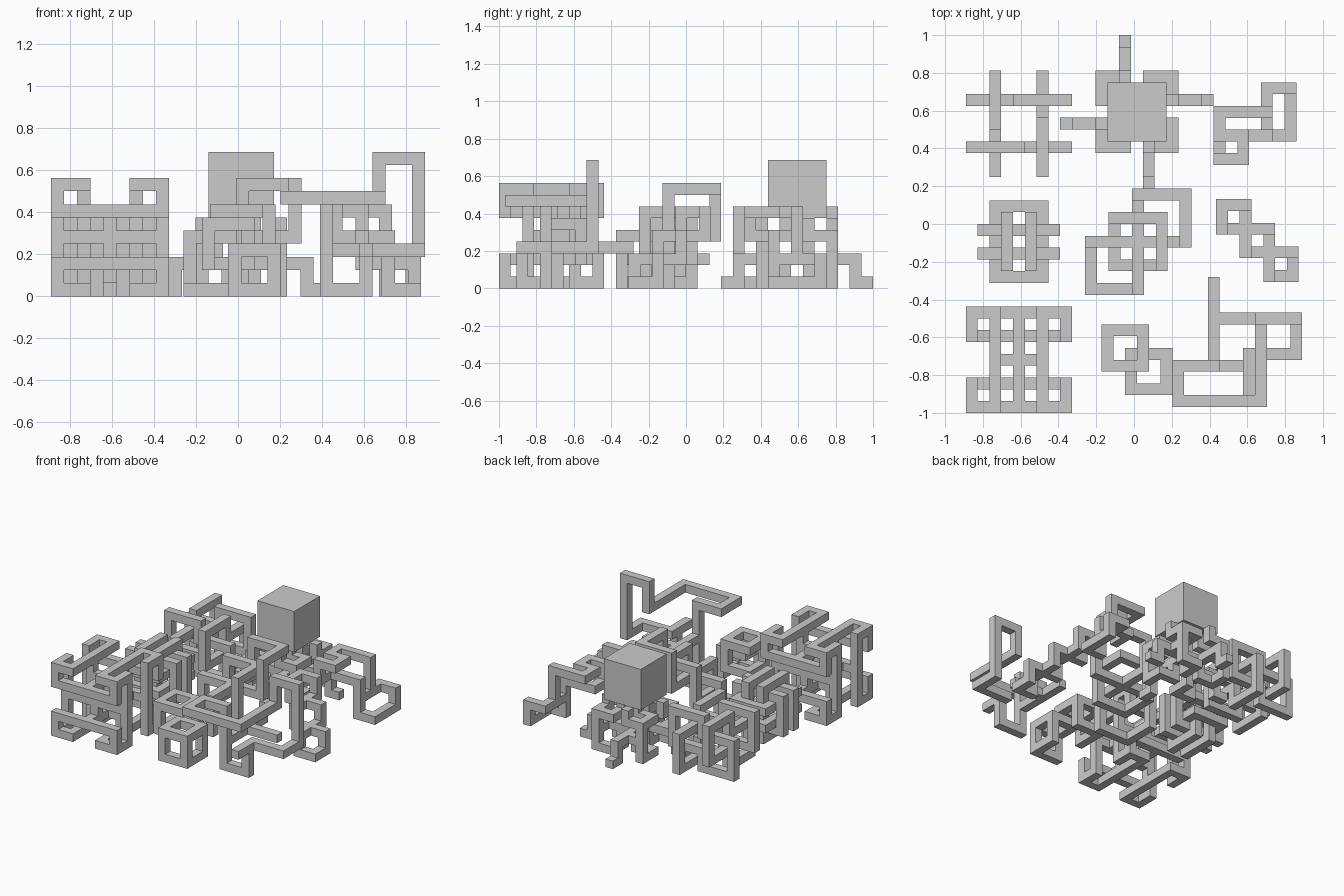
import bpy, bmesh
from mathutils import Vector, Matrix

if "Cube" in bpy.data.objects:
    bpy.data.objects.remove(bpy.data.objects["Cube"])

U = 0.0625  # one bar thickness


def build(name, origin, boxes):
    """Boxes are (lo, hi) in bar units relative to origin; exact duplicates are dropped."""
    bm = bmesh.new()
    for lo, hi in sorted(set(boxes)):
        lo, hi = Vector(lo), Vector(hi)
        m = Matrix.Translation((lo + hi) / 2) @ Matrix.Diagonal((*(hi - lo), 1))
        bmesh.ops.create_cube(bm, size=1, matrix=m)
    off = Vector((-14.25, -16, 0)) + Vector(origin)
    for v in bm.verts:
        v.co = (v.co + off) * U
    me = bpy.data.meshes.new(name)
    bm.to_mesh(me)
    bm.free()
    ob = bpy.data.objects.new(name, me)
    bpy.context.collection.objects.link(ob)
    return ob


def path(pts, closed=False):
    """Square bars along an axis-aligned polyline of bar centres."""
    if closed:
        pts = pts + pts[:1]
    out = []
    for a, b in zip(pts, pts[1:]):
        out.append((tuple(min(p, q) - .5 for p, q in zip(a, b)),
                    tuple(max(p, q) + .5 for p, q in zip(a, b))))
    return out


def ring(plane, at, c, w, h):
    """Rectangular loop; plane is the normal axis, c its centre, w and h half sizes."""
    a, b = [i for i in range(3) if i != plane]
    pts = []
    for s, t in ((-1, -1), (1, -1), (1, 1), (-1, 1)):
        p = [0, 0, 0]
        p[plane], p[a], p[b] = at, c[a] + s * w, c[b] + t * h
        pts.append(tuple(p))
    return path(pts, True)


def hexloop(lo, n, flip=False):
    """Six-edge loop round a cube of centre-line size n."""
    cyc = [(1, 1, 1), (0, 1, 1), (0, 1, 0), (0, 0, 0), (1, 0, 0), (1, 0, 1)]
    if flip:
        cyc = [(1 - x, y, z) for x, y, z in cyc]
    return path([tuple(l + n * k for l, k in zip(lo, c)) for c in cyc], True)


# Six linked rectangles, two per axis
c, burr = (0, 0, 3.5), []
for s in (-1, 1):
    burr += ring(2, 3.5 + s, c, 2, 3)
    burr += ring(0, s, c, 2, 3)
    burr += ring(1, s, c, 3, 2)
build("six_ring_burr", (4.5, 14.5, 0), burr)

# Four woven stepped loops
weave = []
for s in (-1, 1):
    for axis in (0, 1):
        d = s if axis == 0 else -s          # which end is raised
        prof = [(-4 * d, .5), (0, .5), (0, 2.5), (4 * d, 2.5),
                (4 * d, 6.5), (0, 6.5), (0, 4.5), (-4 * d, 4.5)]
        weave += path([(t, 2 * s, z) if axis == 0 else (2 * s, t, z)
                       for t, z in prof], True)
build("woven_loops", (4.5, 24.5, 0), weave)

# Saddle loops facing all six ways, with through bars in three directions
saddle = []
for s in (-1, 1):
    saddle_loop = [(-4, -4, 2 * s), (4, -4, 2 * s), (4, -4, 4 * s), (2, -4, 4 * s),
                   (2, 4, 4 * s), (4, 4, 4 * s), (4, 4, 2 * s), (-4, 4, 2 * s),
                   (-4, 4, 4 * s), (-2, 4, 4 * s), (-2, -4, 4 * s), (-4, -4, 4 * s)]
    bars = [[(0, -4, 2 * s), (0, 4, 2 * s)], [(-2, 0, 2 * s), (2, 0, 2 * s)]]
    for k in range(3):
        def cyc3(p):
            return [p, (p[1], p[2], p[0]), (p[2], p[0], p[1])][k]
        saddle += path([cyc3(p) for p in saddle_loop], True)
        for b in bars:
            saddle += path([cyc3(p) for p in b])
build("saddle_knot", (4.5, 4.5, 4.5), saddle)

# Three large staggered loops
big = []
for k in range(3):
    big += hexloop((10.6 + 2 * k, 10.5 + 2 * k, .5 + 2 * k), 4)
build("large_hex_chain", (0, 0, 0), big)

# Three small loops going down to the right
small = []
for k in range(3):
    small += hexloop((25.7 - 2 * k, 11.6 + 2 * k, .5 + 2 * k), 2, True)
build("small_hex_chain", (0, 0, 0), small)

# Closed knot
knot = [(2, 3, 1), (3, 3, 1), (3, 3, 0), (3, 1, 0), (2, 1, 0), (2, 1, 2), (0, 1, 2),
        (0, 0, 2), (0, 0, 3), (1, 0, 3), (1, 1, 3), (0, 1, 3), (0, 2, 3), (2, 2, 3), (2, 2, 1)]
knot = [tuple(2 * v for v in p) for p in knot]
build("knot", (21.5, 21.5, .5), path(knot, True) + path([(4, 2, 2), (4, 4, 2)]))

# Long winding strand with two cubic frames
strand = path([(24, 2, 3.5), (24, 5, 3.5), (28, 5, 3.5), (28, 8, 3.5),
               (28, 8, 10.5), (25, 8, 10.5), (25, 8, 7.5), (25, 1, 7.5), (18, 1, 7.5),
               (18, 4, 7.5), (21, 4, 7.5), (21, 4, .5), (24, 4, .5), (24, 4, 3.5)])
strand += path([(21, 5, 3.5), (21, 11, 3.5)]) + path([(21, 8, 3.5), (25, 8, 3.5)])
strand += ring(1, 2, (15.5, 2, 2), 1.5, 1.5) + ring(0, 17, (17, 3.5, 2), 1.5, 1.5)
strand += path([(17, 5, 3.5), (14, 5, 3.5), (14, 2, 3.5)])
strand += ring(2, 5.5, (13.5, 5.5, 5.5), 1.5, 1.5)
strand += path([(12, 4, 5.5), (12, 4, 2.5), (12, 7, 2.5), (15, 7, 2.5), (15, 7, 5.5)])
build("winding_strand", (0, 0, 0), strand)

# Block on a four-legged frame, arms in pinwheel
build("block", (14.5, 25.5, 0), [((-2.5, -2.5, 6), (2.5, 2.5, 11))])
legs = []


def turn(p, k):
    x, y, z = p
    for _ in range(k):
        x, y = -y, x
    return (x, y, z)


for k in range(4):
    for pts in ([(-1, 0, 2.5), (-1, 5, 2.5), (-1, 5, .5), (-1, 6, .5)],
                [(-1, 3, 2.5), (-3, 3, 2.5), (-3, 3, 4.5), (-3, 1, 4.5), (-1, 1, 4.5), (-1, 1, 6.5)],
                [(-3, 3, 4.5), (-1, 3, 4.5), (-1, 3, 5.5)],
                [(-3, 3, 2.5), (-3, 3, .5), (-3, 1, .5), (-1, 1, .5), (-1, 1, 2.5)]):
        legs += path([turn(p, k) for p in pts])
build("block_frame", (14.5, 25.5, 0), legs)
